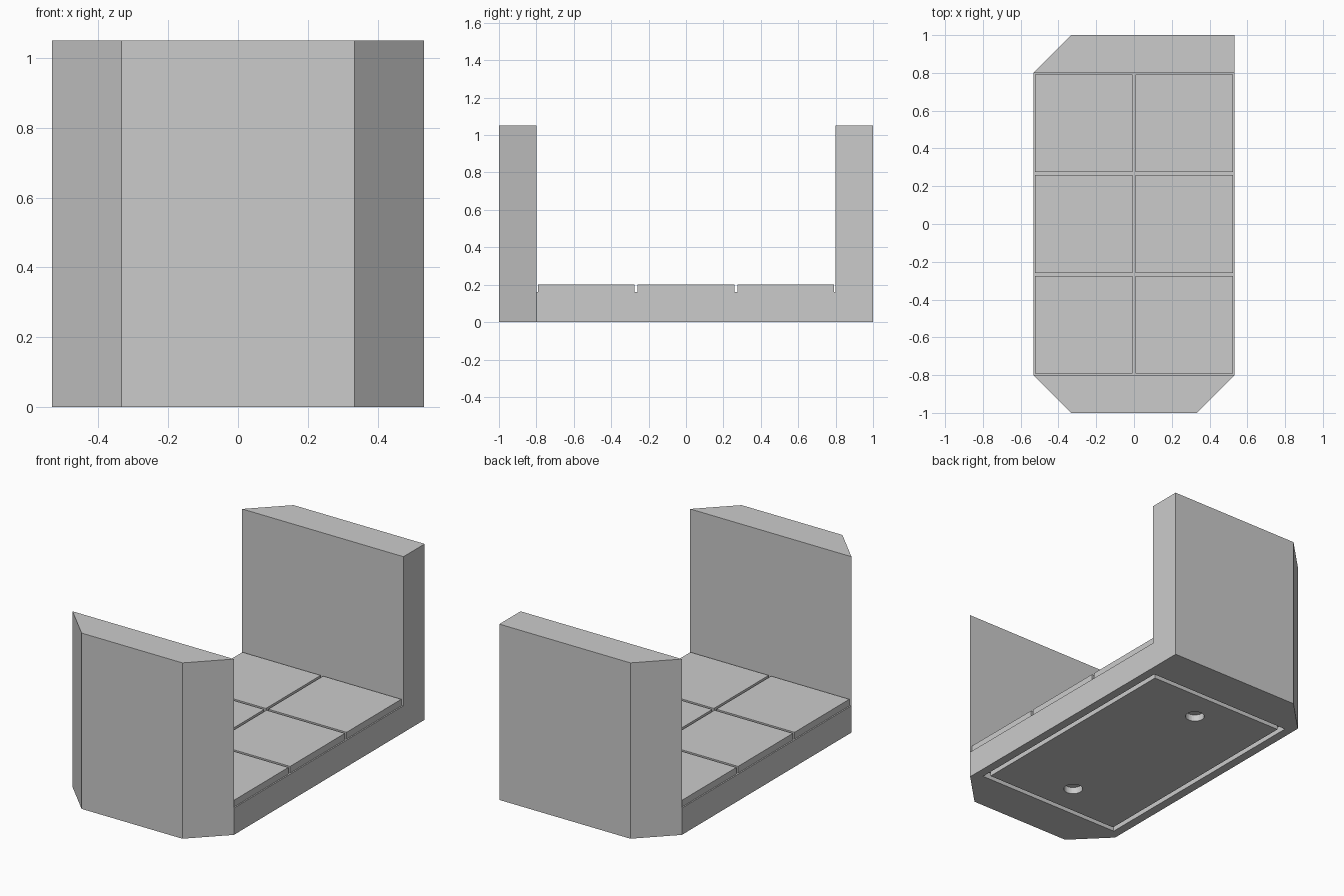
import bpy
import bmesh

cube = bpy.data.objects.get("Cube")
if cube:
    bpy.data.objects.remove(cube, do_unlink=True)

grey = bpy.data.materials.new("plain grey")
grey.use_nodes = True
COLOUR = (0.6, 0.6, 0.6, 1)
grey.diffuse_color = COLOUR
grey.node_tree.nodes["Principled BSDF"].inputs["Base Color"].default_value = COLOUR

HALF_X, HALF_Y, HEIGHT = 0.533, 1.0, 1.05
INNER_Y, FLOOR, TILE_TOP = 0.8, 0.16, 0.2
CHAMFER = HALF_Y - INNER_Y
CUT_DEPTH = 0.04


def add_object(name, bm):
    bmesh.ops.recalc_face_normals(bm, faces=bm.faces)
    mesh = bpy.data.meshes.new(name)
    bm.to_mesh(mesh)
    bm.free()
    mesh.materials.append(grey)
    obj = bpy.data.objects.new(name, mesh)
    bpy.context.collection.objects.link(obj)
    return obj


def prism(name, outline, z0, z1):
    bm = bmesh.new()
    face = bm.faces.new([bm.verts.new((x, y, z0)) for x, y in outline])
    grown = bmesh.ops.extrude_face_region(bm, geom=[face])["geom"]
    tops = [v for v in grown if isinstance(v, bmesh.types.BMVert)]
    bmesh.ops.translate(bm, verts=tops, vec=(0, 0, z1 - z0))
    return add_object(name, bm)


def box(name, cx, cy, hx, hy, z0, z1):
    outline = [(cx - hx, cy - hy), (cx + hx, cy - hy), (cx + hx, cy + hy), (cx - hx, cy + hy)]
    return prism(name, outline, z0, z1)


def cut(target, cutter):
    cutter.hide_render = True
    mod = target.modifiers.new("cut", "BOOLEAN")
    mod.operation = "DIFFERENCE"
    mod.solver = "EXACT"
    mod.object = cutter
    bpy.context.view_layer.objects.active = target
    bpy.ops.object.modifier_apply(modifier=mod.name)
    bpy.data.objects.remove(cutter, do_unlink=True)


# Floor and end walls, three corners chamfered and one left square
body = prism("floor_and_end_walls", [
    (-HALF_X + CHAMFER, -HALF_Y), (HALF_X - CHAMFER, -HALF_Y),
    (HALF_X, -INNER_Y), (HALF_X, HALF_Y),
    (-HALF_X + CHAMFER, HALF_Y), (-HALF_X, INNER_Y), (-HALF_X, -INNER_Y),
], 0, HEIGHT)
cut(body, box("channel_cutter", 0, 0, 1, INNER_Y, FLOOR, 2))

# Rectangular groove under the floor
ring = box("groove_cutter", 0, 0, 0.48, 0.75, -0.1, CUT_DEPTH)
cut(ring, box("groove_core", 0, 0, 0.45, 0.72, -0.2, 0.2))
cut(body, ring)

# Two round sockets under the floor
for side in (-1, 1):
    bm = bmesh.new()
    bmesh.ops.create_cone(bm, cap_ends=True, segments=32, radius1=0.053, radius2=0.053, depth=2 * CUT_DEPTH)
    bmesh.ops.translate(bm, verts=bm.verts, vec=(0, side * 0.533, 0))
    cut(body, add_object("socket_cutter", bm))

# Six square floor tiles with narrow gaps
PITCH, HALF_TILE = 0.533, 0.2585
for col in (-0.5, 0.5):
    for row in (-1, 0, 1):
        box("floor_tile", col * PITCH, row * PITCH, HALF_TILE, HALF_TILE, FLOOR, TILE_TOP)
